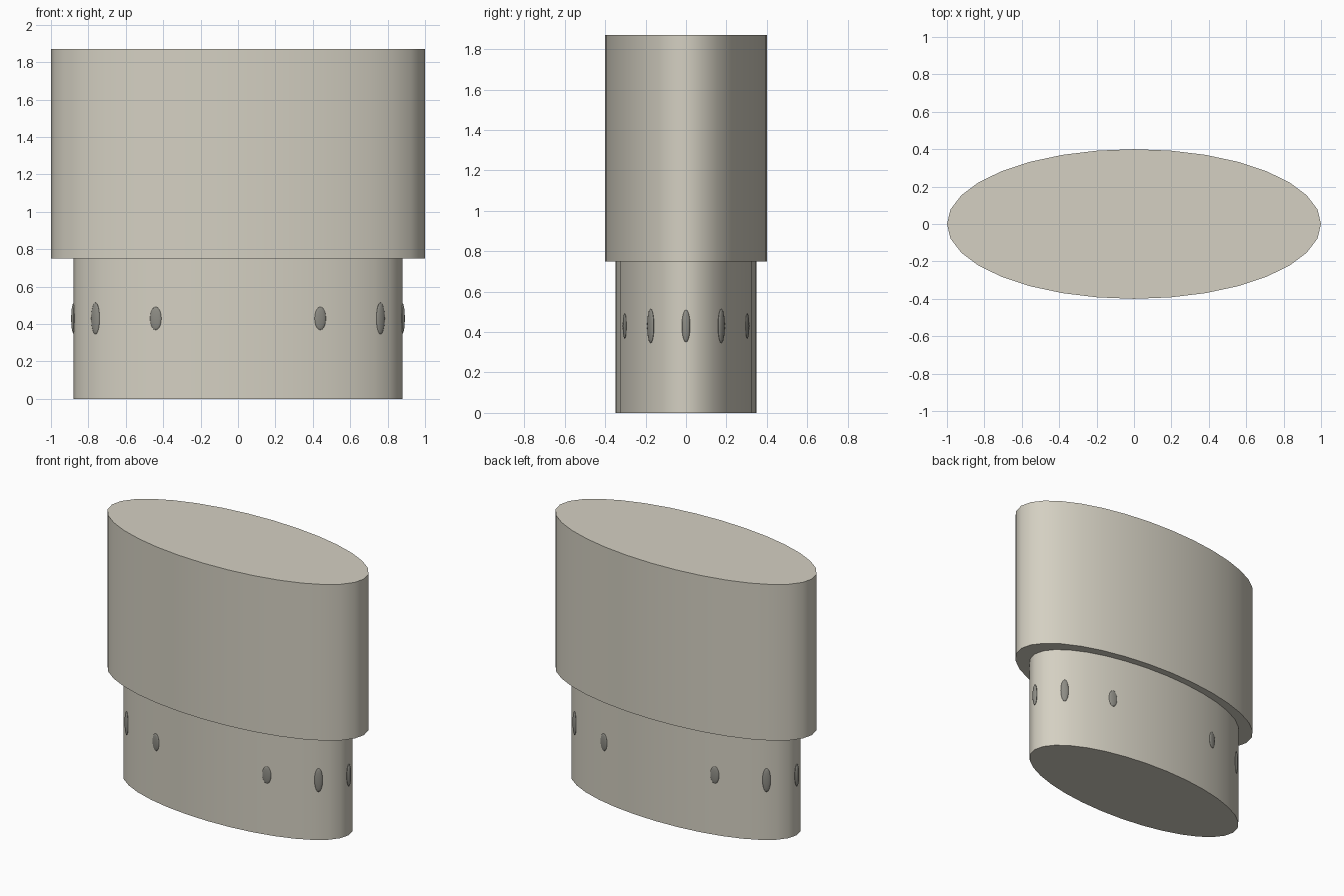
import bpy
from math import atan2, cos, radians, sin

if "Cube" in bpy.data.objects:
    bpy.data.objects.remove(bpy.data.objects["Cube"])


def make_material(name, colour):
    mat = bpy.data.materials.new(name)
    mat.use_nodes = True
    mat.diffuse_color = (*colour, 1)
    mat.node_tree.nodes["Principled BSDF"].inputs["Base Color"].default_value = (*colour, 1)
    return mat


def finish(name, mat):
    obj = bpy.context.object
    obj.name = name
    obj.data.materials.append(mat)
    bpy.ops.object.transform_apply(location=False, rotation=False, scale=True)
    bpy.ops.object.shade_smooth_by_angle(angle=radians(35))
    return obj


def oval_drum(name, rx, ry, bottom, top, mat):
    bpy.ops.mesh.primitive_cylinder_add(vertices=32, radius=1, depth=1,
                                        location=(0, 0, (bottom + top) / 2))
    bpy.context.object.scale = (rx, ry, top - bottom)
    return finish(name, mat)


stone = make_material("warm pale grey", (0.66, 0.63, 0.54))
dark = make_material("dark grey", (0.27, 0.265, 0.235))

# Wide upper body over a narrower oval base
BASE_X, BASE_Y = 0.88, 0.35
oval_drum("upper_body", 1.0, 0.4, 0.75, 1.87, stone)
oval_drum("lower_base", BASE_X, BASE_Y, 0, 0.75, stone)

# Studs around the base: angle, thickness, half width, half height
studs = [(0, 0.012, 0.021, 0.08), (30, 0.010, 0.027, 0.085), (60, 0.008, 0.031, 0.062)]
for angle, thick, width, height in studs:
    for turn in sorted({angle, -angle, 180 - angle, 180 + angle if angle else 180}):
        t = radians(turn)
        bpy.ops.mesh.primitive_uv_sphere_add(
            segments=16, ring_count=10, radius=1,
            location=(BASE_X * cos(t), BASE_Y * sin(t), 0.43),
            rotation=(0, 0, atan2(sin(t) / BASE_Y, cos(t) / BASE_X)))
        bpy.context.object.scale = (thick, width, height)
        finish("base_stud", dark)
